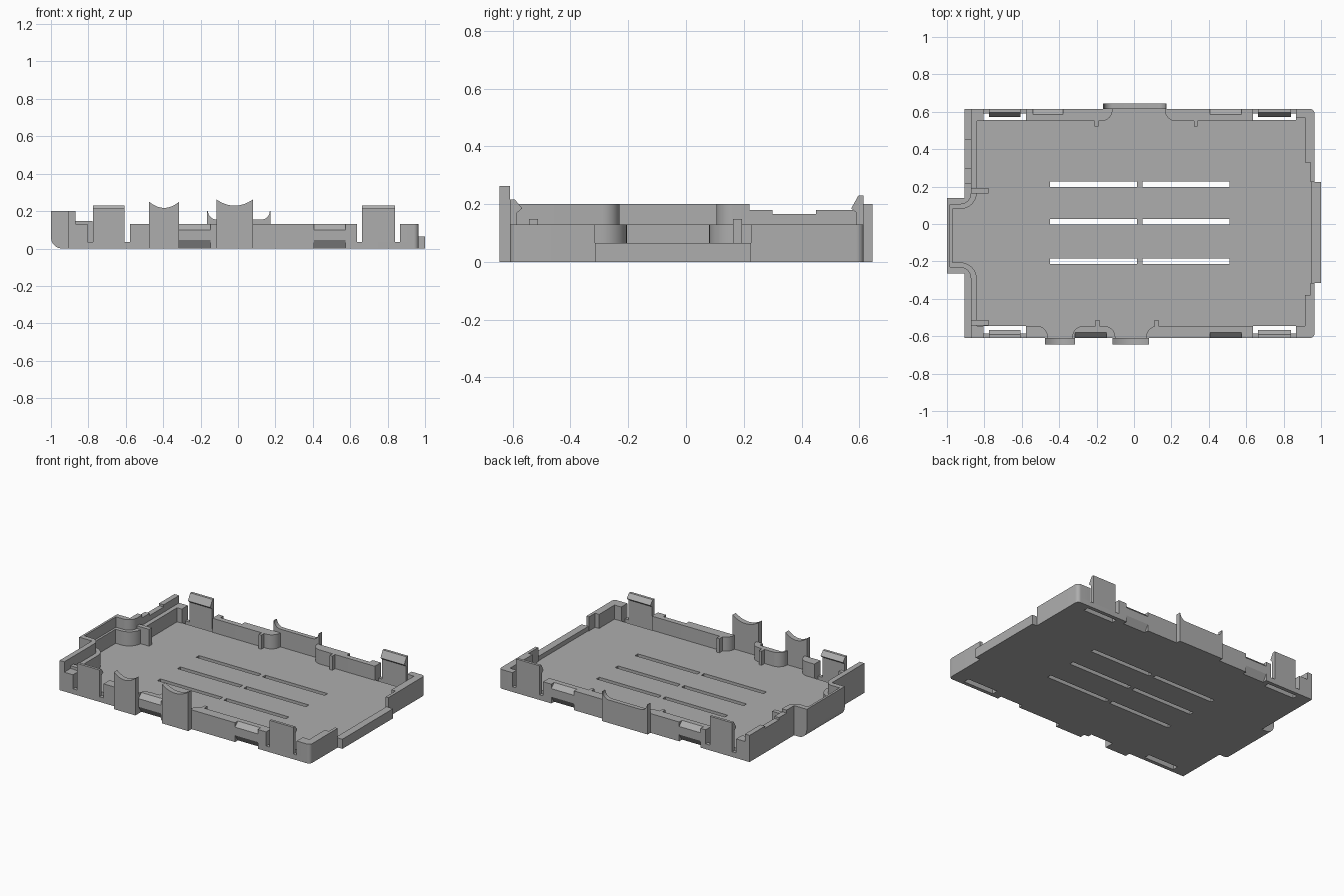
import bpy, bmesh, math
from mathutils import Vector

cube = bpy.data.objects.get("Cube")
if cube:
    bpy.data.objects.remove(cube, do_unlink=True)

grey = bpy.data.materials.new("plain_grey")
grey.use_nodes = True
grey.diffuse_color = (0.42, 0.42, 0.42, 1)
grey.node_tree.nodes["Principled BSDF"].inputs["Base Color"].default_value = (0.42, 0.42, 0.42, 1)

FLOOR, RIM, HIGH = 0.035, 0.13, 0.2
FRONT, BACK, LEFT, RIGHT = -0.61, 0.615, -0.905, 0.965


def rounded(points, steps=8):
    """Replace each (x, y, radius) right-angle corner with an arc."""
    out = []
    for i, p in enumerate(points):
        here = Vector(p[:2])
        if len(p) == 2:
            out.append(here)
            continue
        a = (Vector(points[i - 1][:2]) - here).normalized()
        b = (Vector(points[(i + 1) % len(points)][:2]) - here).normalized()
        centre = here + (a + b) * p[2]
        for k in range(steps + 1):
            t = k / steps * math.pi / 2
            out.append(centre - b * p[2] * math.cos(t) - a * p[2] * math.sin(t))
    return out


def prism(name, points, lo, hi, axis="z"):
    """Extrude an outline along an axis; outline uses the other two axes in order."""
    place = {"x": lambda p, d: (d, p[0], p[1]),
             "y": lambda p, d: (p[0], d, p[1]),
             "z": lambda p, d: (p[0], p[1], d)}[axis]
    bm = bmesh.new()
    face = bm.faces.new([bm.verts.new(place(p, lo)) for p in rounded(points)])
    ext = bmesh.ops.extrude_face_region(bm, geom=[face])
    move = Vector(place((0, 0), hi - lo))
    bmesh.ops.translate(bm, vec=move, verts=[v for v in ext["geom"] if isinstance(v, bmesh.types.BMVert)])
    bmesh.ops.recalc_face_normals(bm, faces=bm.faces)
    mesh = bpy.data.meshes.new(name)
    bm.to_mesh(mesh)
    bm.free()
    mesh.materials.append(grey)
    obj = bpy.data.objects.new(name, mesh)
    bpy.context.collection.objects.link(obj)
    return obj


def box(name, x0, x1, y0, y1, z0, z1):
    return prism(name, [(x0, y0), (x1, y0), (x1, y1), (x0, y1)], z0, z1)


def cut(targets, cutters):
    """Subtract the cutters from the targets, then delete the cutters."""
    for obj in targets:
        for c in cutters:
            m = obj.modifiers.new("cut", "BOOLEAN")
            m.operation, m.solver, m.object = "DIFFERENCE", "EXACT", c
        bpy.context.view_layer.update()
        graph = bpy.context.evaluated_depsgraph_get()
        mesh = bpy.data.meshes.new_from_object(obj.evaluated_get(graph))
        obj.modifiers.clear()
        obj.data = mesh
    for c in cutters:
        bpy.data.objects.remove(c, do_unlink=True)


# Floor, including the footprints of the end bumps and the side tabs
floor = prism("floor", [
    (LEFT, FRONT), (-0.475, FRONT), (-0.475, -0.645), (-0.315, -0.645), (-0.315, FRONT),
    (-0.115, FRONT), (-0.115, -0.645), (0.08, -0.645), (0.08, FRONT),
    (RIGHT, FRONT, 0.025), (RIGHT, -0.315), (1, -0.315), (1, 0.225), (RIGHT, 0.225),
    (RIGHT, BACK, 0.025), (0.175, BACK), (0.175, 0.645), (-0.165, 0.645), (-0.165, BACK),
    (LEFT, BACK), (LEFT, 0.14), (-1, 0.14), (-1, -0.265), (LEFT, -0.265)], 0, FLOOR)

# Vent slots and the slots below the clips
clip_gaps = [(-0.805, -0.577), (0.637, 0.865)]
holes = []
for x0, x1 in [(-0.45, 0.015), (0.045, 0.51)]:
    for y in (-0.2, 0.012, 0.212):
        holes.append(box("slot", x0, x1, y - 0.015, y + 0.015, -0.1, 0.1))
for x0, x1 in clip_gaps:
    holes.append(box("slot", x0, x1, -0.585, -0.545, -0.1, 0.1))
    holes.append(box("slot", x0, x1, 0.555, 0.59, -0.1, 0.1))
cut([floor], holes)


def side_wall(name, x0, x1, outer, inner, r0=0, r1=0):
    """Wall block whose inner corners can be rounded."""
    a = (x0, inner, r0) if r0 else (x0, inner)
    b = (x1, inner, r1) if r1 else (x1, inner)
    return prism(name, [(x0, outer), a, b, (x1, outer)], FLOOR, RIM)


# Front and back walls
front_walls = [side_wall("front_wall_corner", -0.84, -0.805, FRONT, -0.545),
               side_wall("front_wall_left", -0.577, -0.46, FRONT, -0.545, 0, 0.06),
               side_wall("front_wall_middle", -0.33, -0.1, FRONT, -0.545, 0.06, 0.06),
               side_wall("front_wall_right", 0.065, 0.637, FRONT, -0.545, 0.06)]
back_walls = [side_wall("back_wall_corner", -0.84, -0.805, BACK, 0.55),
              side_wall("back_wall_left", -0.577, -0.115, BACK, 0.55, 0, 0.06),
              side_wall("back_wall_right", 0.165, 0.637, BACK, 0.55, 0.06)]

# Sloped finger notches at the top and bottom of the walls
for s, edge, spans, walls in [(-1, -FRONT, [(-0.315, -0.147), (0.405, 0.575)], front_walls),
                              (1, BACK, [(-0.54, -0.38), (0.405, 0.575)], back_walls)]:
    cutters = []
    for x0, x1 in spans:
        low = [(edge + 0.02, 0.075), (edge - 0.04, -0.015), (edge + 0.02, -0.015)]
        top = [(edge + 0.02, 0.08), (edge - 0.04, 0.14), (edge + 0.02, 0.14)]
        for tri in (low, top):
            cutters.append(prism("notch", [(s * y, z) for y, z in tri], x0, x1, "x"))
    cut(walls + [floor], cutters)

# Snap clips with hooked tops
for name, s, edge, top in [("front", -1, -FRONT, 0.215), ("back", 1, BACK, 0.23)]:
    profile = [(edge, FLOOR), (edge, top), (edge - 0.018, top), (edge - 0.043, 0.185),
               (edge - 0.025, 0.17), (edge - 0.025, FLOOR)]
    for x0, x1 in [(-0.775, -0.608), (0.663, 0.84)]:
        prism(name + "_clip", [(s * y, z) for y, z in profile], x0, x1, "x")

# Front tabs with dished tops
for x0, x1, top in [(-0.475, -0.315, 0.25), (-0.115, 0.08, 0.262)]:
    mid, half = (x0 + x1) / 2, (x1 - x0) / 2
    dish = [(mid + half * k / 8, top - 0.033 * (1 - (k / 8) ** 2)) for k in range(8, -9, -1)]
    prism("front_tab", [(x0, FLOOR), (x1, FLOOR)] + dish, -0.645, FRONT, "y")

# Back tab with raised, scooped ends
arc = [k / 8 * math.pi / 2 for k in range(9)]
scoop = [(0.125 + 0.045 * math.cos(t), HIGH - 0.045 * math.sin(t)) for t in arc]
prism("back_tab", [(-0.165, FLOOR), (0.175, FLOOR), (0.175, HIGH)] + scoop
      + [(0.01 - x, z) for x, z in reversed(scoop)] + [(-0.165, HIGH)], BACK, 0.645, "y")

# Left wall wrapping around the bump: thick below, thin above
outline = [(LEFT, FRONT), (LEFT, -0.265), (-1, -0.265), (-1, 0.14), (LEFT, 0.14), (LEFT, BACK)]


def left_wall(name, x, bump_x, y0, y1, r, z0, z1):
    inner = [(x, BACK), (x, y1, r), (bump_x, y1), (bump_x, y0), (x, y0, r), (x, FRONT)]
    return prism(name, outline + inner, z0, z1)


lower = left_wall("left_wall_lower", -0.84, -0.97, -0.205, 0.08, 0.09, FLOOR, RIM)
upper = left_wall("left_wall_upper", -0.87, -0.985, -0.23, 0.105, 0.06, RIM, HIGH)
cut([upper], [box("step", -1.1, -0.8, 0.22, 0.7, 0.18, 0.3),
              box("step", -1.1, -0.8, 0.3, 0.45, 0.165, 0.3)])

# Rounded lower edge of the bump
fillet = [(-0.94 - 0.06 * math.sin(t), 0.06 - 0.06 * math.cos(t)) for t in arc]
cut([floor, lower], [prism("fillet", fillet + [(-1.05, 0.06), (-1.05, -0.05), (-0.94, -0.05)], -0.4, 0.3, "y")])

# Right wall corners and low sill
prism("right_wall_front", [(0.865, FRONT), (RIGHT, FRONT, 0.025), (RIGHT, -0.315), (0.945, -0.315),
                           (0.945, -0.38), (0.915, -0.38), (0.915, -0.545), (0.865, -0.545)], FLOOR, RIM)
prism("right_wall_back", [(RIGHT, 0.225), (RIGHT, BACK, 0.025), (0.865, BACK), (0.865, 0.57),
                          (0.915, 0.57), (0.915, 0.33), (0.945, 0.33), (0.945, 0.225)], FLOOR, RIM)
box("right_sill", 0.95, 1, -0.315, 0.225, FLOOR, 0.065)

# Locating ribs
for y in (0.178, -0.528):
    box("left_rib", -0.87, -0.778, y - 0.015, y + 0.015, FLOOR, 0.148)
for x in (-0.195, 0.12):
    box("front_rib", x - 0.01, x + 0.01, -0.55, -0.512, FLOOR, RIM)
for x in (-0.2, 0.33):
    box("back_rib", x - 0.01, x + 0.01, 0.52, 0.555, FLOOR, RIM)

# Smooth the curved faces, keep the edges sharp
bpy.ops.object.select_all(action="DESELECT")
for obj in bpy.context.collection.objects:
    if obj.type == "MESH" and grey.name in obj.data.materials:
        obj.select_set(True)
        bpy.context.view_layer.objects.active = obj
bpy.ops.object.shade_smooth_by_angle(angle=math.radians(30))
